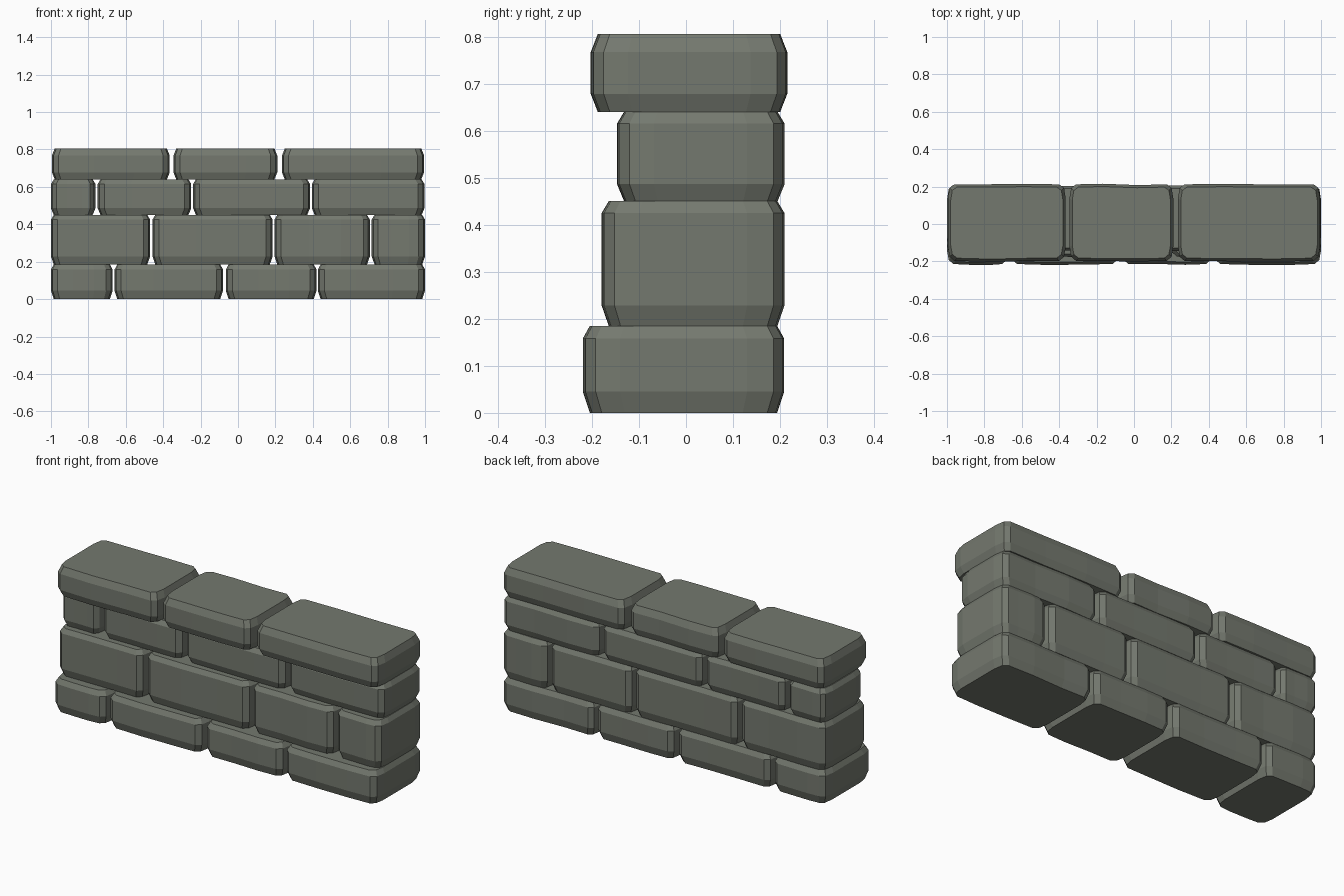
import bpy, bmesh, random

random.seed(4)
if "Cube" in bpy.data.objects:
    bpy.data.objects.remove(bpy.data.objects["Cube"], do_unlink=True)

stone = bpy.data.materials.new("grey_green_stone")
stone.use_nodes = True
COLOUR = (0.175, 0.19, 0.158, 1)
stone.diffuse_color = COLOUR
stone.node_tree.nodes["Principled BSDF"].inputs["Base Color"].default_value = COLOUR


def outline(x0, x1, y0, y1):
    """Plan of one stone: softened corners and gently uneven long sides."""
    w = x1 - x0
    waves = lambda: [random.uniform(0.0, 0.009) for _ in range(2)]
    c = min(0.035, w * 0.12)
    f, b = waves(), waves()
    return [(x0 + c, y0 + 0.006), (x0 + w * 0.36, y0 + f[0]), (x0 + w * 0.7, y0 + f[1]),
            (x1 - c, y0 + 0.006), (x1 - 0.009, y0 + 0.028), (x1, y0 + 0.08),
            (x1, y1 - 0.08), (x1 - 0.009, y1 - 0.024),
            (x1 - c, y1 - 0.005), (x0 + w * 0.66, y1 - b[0]), (x0 + w * 0.32, y1 - b[1]),
            (x0 + c, y1 - 0.005), (x0 + 0.009, y1 - 0.024), (x0, y1 - 0.08),
            (x0, y0 + 0.08), (x0 + 0.009, y0 + 0.028)]


def stone_block(name, x0, x1, y0, y1, z0, z1, low, high):
    """Stack inset, full, full and inset rings to chamfer top and bottom."""
    plan = outline(x0, x1, y0, y1)
    cx, cy = (x0 + x1) / 2, (y0 + y1) / 2
    bm = bmesh.new()
    rings = []
    for z, inset in ((z0, 0.015), (z0 + low, 0), (z1 - high, 0), (z1, 0.015)):
        sx = 1 - 2 * inset / (x1 - x0)
        sy = 1 - 2 * inset / (y1 - y0)
        rings.append([bm.verts.new((cx + (x - cx) * sx, cy + (y - cy) * sy, z))
                      for x, y in plan])
    n = len(plan)
    for a, b in zip(rings, rings[1:]):
        for i in range(n):
            j = (i + 1) % n
            bm.faces.new((a[i], a[j], b[j], b[i]))
    bm.faces.new(rings[0][::-1])
    bm.faces.new(rings[-1])
    mesh = bpy.data.meshes.new(name)
    bm.to_mesh(mesh)
    bm.free()
    mesh.materials.append(stone)
    bpy.context.collection.objects.link(bpy.data.objects.new(name, mesh))


# Each course: name, bottom, top, front, back, chamfers, stone spans
courses = [
    ("base_stone", 0, 0.185, -0.22, 0.21, 0.045, 0.027,
     [(-1, -0.67), (-0.66, -0.08), (-0.065, 0.42), (0.427, 1)]),
    ("lower_stone", 0.185, 0.45, -0.18, 0.21, 0.043, 0.025,
     [(-1, -0.47), (-0.457, 0.185), (0.195, 0.705), (0.715, 1)]),
    ("upper_stone", 0.45, 0.64, -0.148, 0.21, 0.036, 0.025,
     [(-1, -0.762), (-0.75, -0.25), (-0.24, 0.385), (0.395, 0.997)]),
    ("cap_stone", 0.64, 0.805, -0.203, 0.217, 0.038, 0.038,
     [(-0.995, -0.365), (-0.345, 0.21), (0.235, 0.995)]),
]
for name, z0, z1, y0, y1, low, high, spans in courses:
    for k, (x0, x1) in enumerate(spans, 1):
        stone_block(f"{name}_{k}", x0, x1, y0, y1, z0, z1, low, high)
